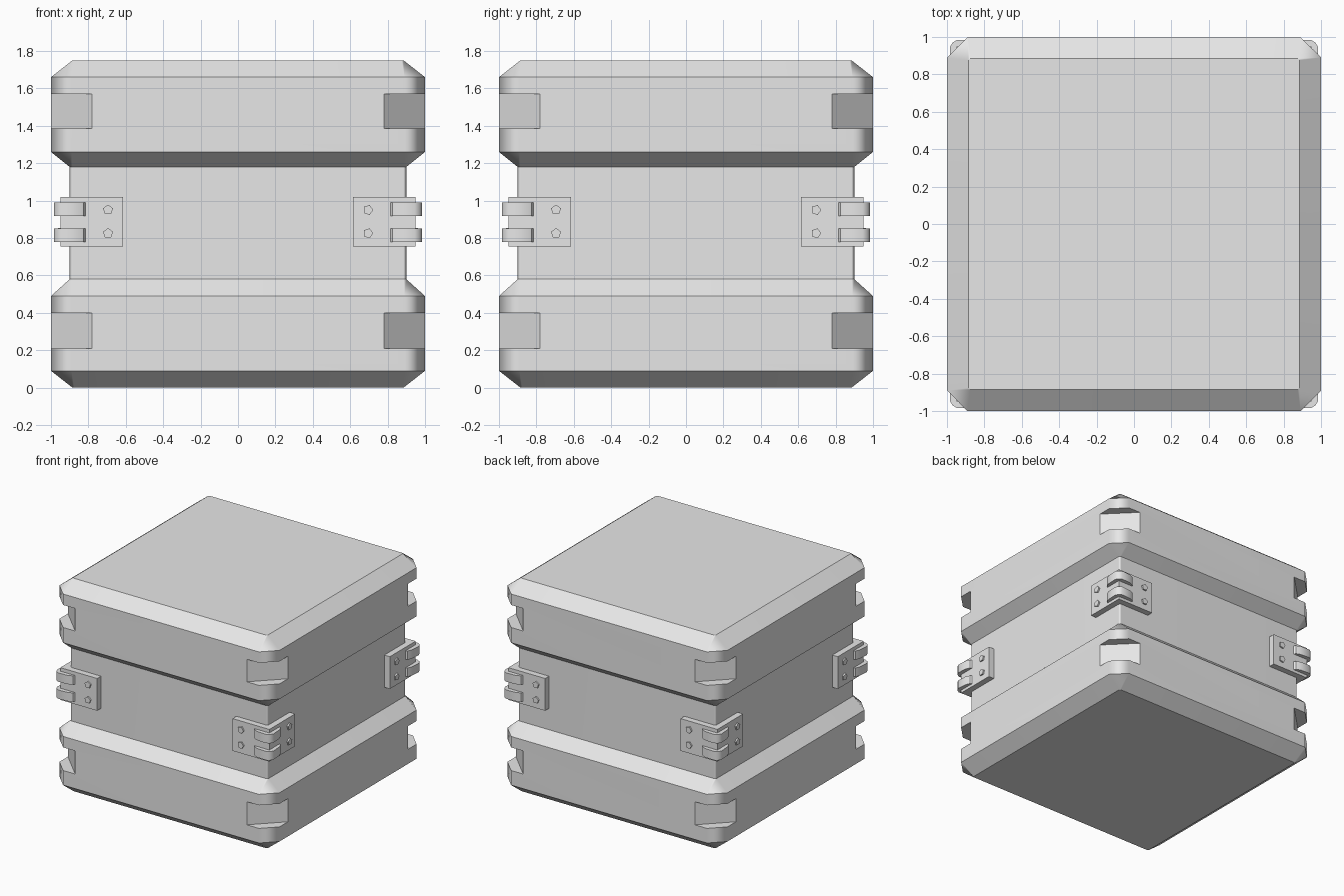
import bpy
import bmesh
from math import pi
from mathutils import Matrix, Vector

old = bpy.data.objects.get("Cube")
if old:
    bpy.data.objects.remove(old, do_unlink=True)

grey = bpy.data.materials.new("light_grey")
grey.use_nodes = True
grey.diffuse_color = (0.8, 0.8, 0.8, 1)
grey.node_tree.nodes["Principled BSDF"].inputs["Base Color"].default_value = (0.8, 0.8, 0.8, 1)


def loft(bm, rings):
    """Join rings of points with quads and cap both ends."""
    loops = [[bm.verts.new(p) for p in ring] for ring in rings]
    for low, high in zip(loops, loops[1:]):
        for i in range(len(low)):
            j = (i + 1) % len(low)
            bm.faces.new((low[i], low[j], high[j], high[i]))
    bm.faces.new(loops[0][::-1])
    bm.faces.new(loops[-1])


def prism(bm, outline, z0, z1):
    loft(bm, [[(x, y, z) for x, y in outline] for z in (z0, z1)])


def cut_square(z, half, cut):
    """Square ring with its four corners cut off."""
    a = half - cut
    return [(half, -a, z), (half, a, z), (a, half, z), (-a, half, z),
            (-half, a, z), (-half, -a, z), (-a, -half, z), (a, -half, z)]


def make(name, bm):
    bmesh.ops.recalc_face_normals(bm, faces=bm.faces[:])
    mesh = bpy.data.meshes.new(name)
    bm.to_mesh(mesh)
    bm.free()
    mesh.materials.append(grey)
    obj = bpy.data.objects.new(name, mesh)
    bpy.context.collection.objects.link(obj)
    return obj


# Body: two chamfered slabs joined by a narrower waist
bm = bmesh.new()
sections = [(0, 0.885, 0.01), (0.09, 1, 0.11), (0.49, 1, 0.11), (0.58, 0.9, 0.015),
            (1.18, 0.9, 0.015), (1.26, 1, 0.11), (1.66, 1, 0.11), (1.75, 0.885, 0.01)]
loft(bm, [cut_square(*s) for s in sections])
body = make("crate_body", bm)

# Corner grip notches: diagonal blocks cut from each slab corner
bm = bmesh.new()
for z0, z1 in ((0.21, 0.4), (1.385, 1.57)):
    for k in range(4):
        turn = Matrix.Rotation(k * pi / 2, 3, 'Z')
        wedge = [turn @ Vector(p) for p in ((0.58, 1.2, 0), (1.2, 0.58, 0), (1.2, 1.2, 0))]
        prism(bm, [(p.x, p.y) for p in wedge], z0, z1)
cutter = make("notch_cutter", bm)
cutter.hide_render = True
cutter.hide_set(True)

cut = body.modifiers.new("notches", 'BOOLEAN')
cut.operation = 'DIFFERENCE'
cut.solver = 'EXACT'
cut.object = cutter
bpy.context.view_layer.objects.active = body
bpy.ops.object.modifier_apply(modifier=cut.name)

# Soft vertical corners, every other edge sharp
bm = bmesh.new()
bm.from_mesh(body.data)
for f in bm.faces:
    f.smooth = True
for e in bm.edges:
    a, b = (v.co for v in e.verts)
    at_corner = all(min(abs(p.x), abs(p.y)) > 0.85 for p in (a, b))
    e.smooth = at_corner and abs(a.z - b.z) > 0.01
bm.to_mesh(body.data)
bm.free()
weighted = body.modifiers.new("flat_sides", 'WEIGHTED_NORMAL')
weighted.keep_sharp = True

# Corner bracket: angle plate, two wrap-around straps and bolt heads
bm = bmesh.new()
prism(bm, [(0.615, 0.89), (0.89, 0.89), (0.89, 0.615),
           (0.95, 0.615), (0.95, 0.95), (0.615, 0.95)], 0.755, 1.02)
half_strap = [(0.81, 0.94), (0.825, 0.965), (0.86, 0.98), (0.945, 0.985), (0.97, 0.97)]
strap = half_strap + [(y, x) for x, y in half_strap[-2::-1]] + [(0.91, 0.91)]
for z in (0.815, 0.955):
    prism(bm, strap, z - 0.036, z + 0.036)
for z in (0.825, 0.95):
    for place, axis in (((0.695, 0.95, z), 'X'), ((0.95, 0.695, z), 'Y')):
        pose = Matrix.Translation(place) @ Matrix.Rotation(pi / 2, 4, axis)
        bmesh.ops.create_cone(bm, cap_ends=True, segments=5, radius1=0.028,
                              radius2=0.028, depth=0.024, matrix=pose)
bracket = make("corner_bracket_1", bm)
bpy.ops.object.select_all(action='DESELECT')
bracket.select_set(True)
bpy.context.view_layer.objects.active = bracket
bpy.ops.object.shade_smooth_by_angle(angle=0.6)

for k in range(1, 4):
    twin = bracket.copy()
    twin.name = f"corner_bracket_{k + 1}"
    twin.rotation_euler.z = k * pi / 2
    bpy.context.collection.objects.link(twin)
